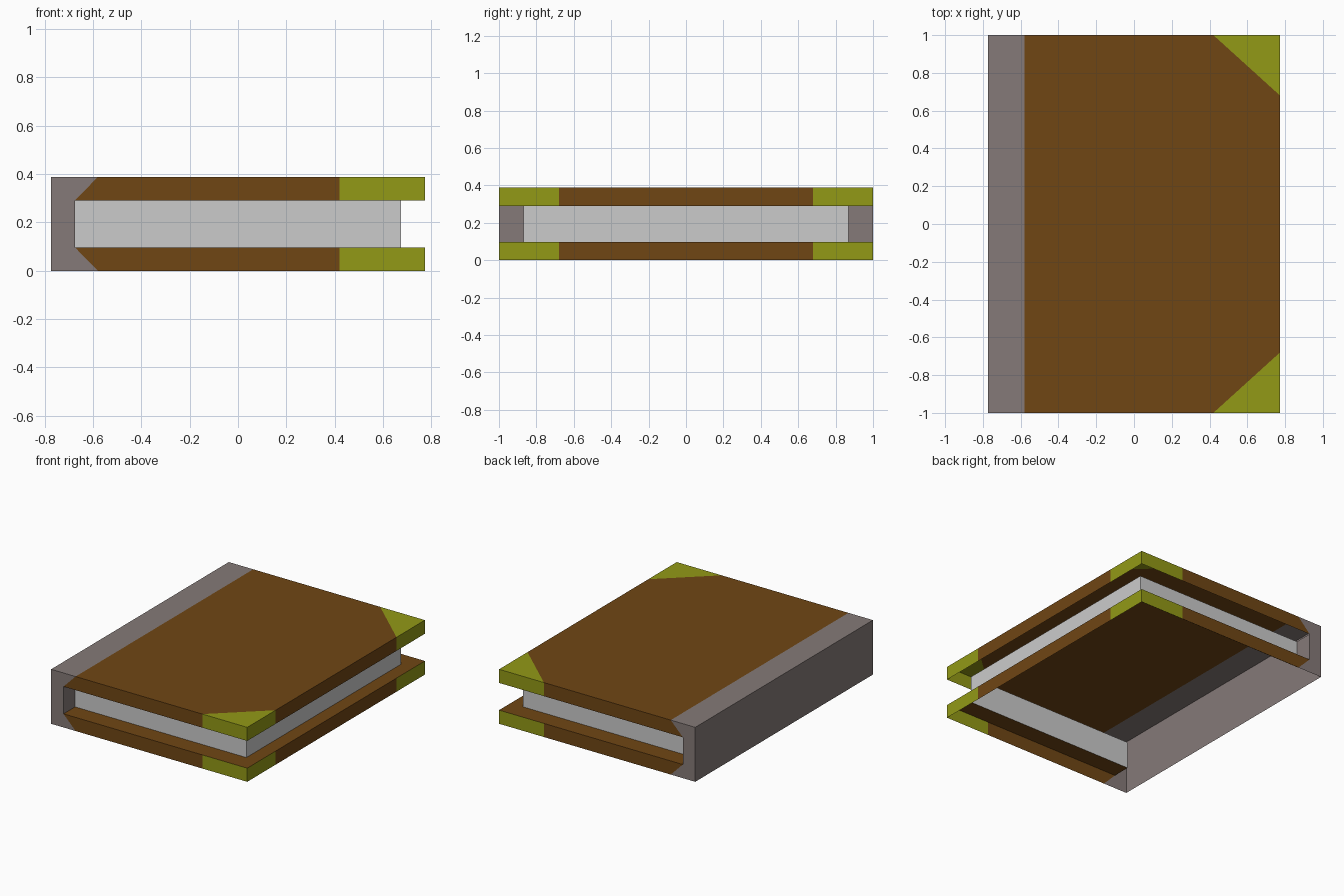
import bpy, bmesh
from mathutils import Vector

if "Cube" in bpy.data.objects:
    bpy.data.objects.remove(bpy.data.objects["Cube"])

# Main dimensions
X, Y, H = 0.773, 1.0, 0.388       # half width, half length, height
LO, HI = 0.097, 0.291             # inner cover levels
PX, PY = 0.675, 0.87              # page block half sizes
SX = -0.58                        # spine edge on the cover
CX, CY = 0.42, 0.68               # where the corner guards begin


def build(name, color, faces):
    """Make one part from (outward direction, points) sheets."""
    bm = bmesh.new()
    for out, pts in faces:
        f = bm.faces.new([bm.verts.new(p) for p in pts])
        f.normal_update()
        if f.normal.dot(Vector(out)) < 0:
            f.normal_flip()
    bmesh.ops.remove_doubles(bm, verts=bm.verts, dist=1e-5)
    mesh = bpy.data.meshes.new(name)
    bm.to_mesh(mesh)
    bm.free()
    mat = bpy.data.materials.new(name + "_colour")
    mat.diffuse_color = (*color, 1)
    mat.use_nodes = True
    mat.node_tree.nodes["Principled BSDF"].inputs["Base Color"].default_value = mat.diffuse_color
    mesh.materials.append(mat)
    bpy.context.collection.objects.link(bpy.data.objects.new(name, mesh))


def side(s, prof):
    """Flat profile (x, z) on the end at y = s."""
    return ((0, s, 0), [(x, s * Y, z) for x, z in prof])


def wall(x, y0, y1, z0, z1):
    """Upright sheet across y at fixed x."""
    return ((1 if x > 0 else -1, 0, 0), [(x, y0, z0), (x, y1, z0), (x, y1, z1), (x, y0, z1)])


def level(z, pts):
    return ((0, 0, 1), [(x, y, z) for x, y in pts])


def box_side(s, x0, x1, z0, z1):
    return side(s, [(x0, z0), (x1, z0), (x1, z1), (x0, z1)])


BROWN, OLIVE = (0.162, 0.061, 0.007), (0.29, 0.32, 0.008)

# Spine: outer wall, top strip, bracket-shaped ends, short inner walls
spine = [wall(-X, -Y, Y, 0, H),
         level(H, [(-X, -Y), (SX, -Y), (SX, Y), (-X, Y)])]
for s in (-1, 1):
    spine.append(side(s, [(-X, 0), (SX, 0), (-PX, LO), (-PX, HI), (SX, H), (-X, H)]))
    inner = wall(-PX, s * PY, s * Y, LO, HI)
    spine.append(((1, 0, 0), inner[1]))
build("spine", (0.235, 0.195, 0.188), spine)

# Covers: the model is open underneath
top = [level(H, [(SX, -Y), (CX, -Y), (X, -CY), (X, CY), (CX, Y), (SX, Y)]),
       wall(X, -CY, CY, HI, H)]
bottom = [wall(X, -CY, CY, 0, LO),
          level(LO, [(PX, -PY), (X, -Y), (X, Y), (PX, PY)])]
for s in (-1, 1):
    top.append(side(s, [(SX, H), (-PX, HI), (CX, HI), (CX, H)]))
    bottom.append(side(s, [(SX, 0), (-PX, LO), (CX, LO), (CX, 0)]))
    bottom.append(level(LO, [(-PX, s * PY), (PX, s * PY), (X, s * Y), (-PX, s * Y)]))
build("top_cover", BROWN, top)
build("bottom_cover", BROWN, bottom)

# Corner guards on both covers
for name, z0, z1 in (("top", HI, H), ("bottom", 0, LO)):
    guards = []
    for s in (-1, 1):
        guards += [box_side(s, CX, X, z0, z1), wall(X, s * CY, s * Y, z0, z1)]
        if name == "top":
            guards.append(level(H, [(CX, s * Y), (X, s * Y), (X, s * CY)]))
    build(name + "_corner_guards", OLIVE, guards)

# Page block: three visible edges
pages = [wall(PX, -PY, PY, LO, HI)]
for s in (-1, 1):
    pages.append(((0, s, 0), [(-PX, s * PY, LO), (PX, s * PY, LO), (PX, s * PY, HI), (-PX, s * PY, HI)]))
build("pages", (0.58, 0.58, 0.55), pages)
